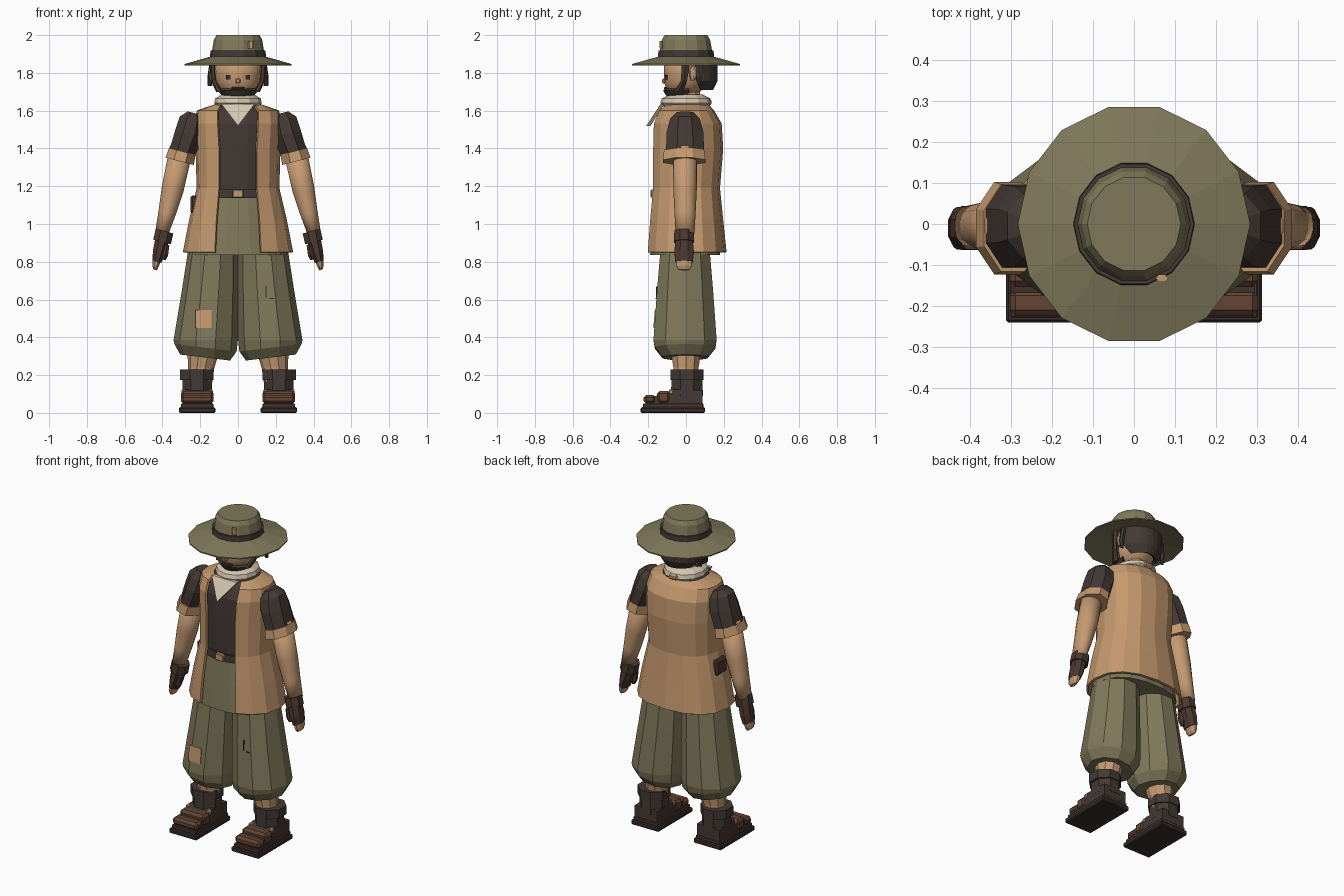
import bpy, bmesh, math
from mathutils import Vector as V

if "Cube" in bpy.data.objects:
    bpy.data.objects.remove(bpy.data.objects["Cube"])


def mat(name, r, g, b):
    m = bpy.data.materials.new(name)
    m.diffuse_color = (r, g, b, 1)
    m.use_nodes = True
    m.node_tree.nodes["Principled BSDF"].inputs["Base Color"].default_value = m.diffuse_color
    return m


OLIVE = mat("olive cloth", .215, .190, .103)
TAN = mat("tan cloth", .56, .32, .158)
SKIN = mat("skin", .56, .325, .17)
DARK = mat("dark brown cloth", .056, .041, .035)
LEATHER = mat("brown leather", .125, .06, .034)
GLOVE = mat("dark leather", .072, .04, .03)
CREAM = mat("cream cloth", .66, .57, .43)
SOLE = mat("sole black brown", .036, .026, .023)
X, Y, Z = V((1, 0, 0)), V((0, 1, 0)), V((0, 0, 1))


def finish(name, bm, m, smooth=False):
    bmesh.ops.recalc_face_normals(bm, faces=bm.faces[:])
    me = bpy.data.meshes.new(name)
    bm.to_mesh(me)
    bm.free()
    me.materials.append(m)
    for p in me.polygons:
        p.use_smooth = smooth
    ob = bpy.data.objects.new(name, me)
    bpy.context.collection.objects.link(ob)
    return ob


def loft(name, rings, m, closed=True, cap=True, smooth=False):
    """Skin a list of point rings into one surface."""
    bm = bmesh.new()
    rows = [[bm.verts.new(p) for p in r] for r in rings]
    n = len(rows[0])
    for a, b in zip(rows, rows[1:]):
        for i in range(n if closed else n - 1):
            j = (i + 1) % n
            bm.faces.new((a[i], a[j], b[j], b[i]))
    if cap and closed:
        bm.faces.new(rows[0])
        bm.faces.new(rows[-1])
    return finish(name, bm, m, smooth)


def ring(c, ru, rv, n=12, u=X, v=Y, phase=0.0, p=1.0):
    f = lambda t: math.copysign(abs(t) ** p, t)
    out = []
    for i in range(n):
        a = phase + math.tau * i / n
        out.append(V(c) + u * (ru * f(math.cos(a))) + v * (rv * f(math.sin(a))))
    return out


def stack(name, levels, m, n=12, cap=True, phase=0.0, p=1.0):
    """Upright tube; each level is z, rx, ry, cy."""
    return loft(name, [ring((0, cy, z), rx, ry, n, phase=phase, p=p)
                       for z, rx, ry, cy in levels], m, cap=cap)


def shell(name, levels, m, n=12, thick=.012, p=1.0):
    """Open upright shell; each level is z, rx, ry, cy, start and end angle from the front."""
    f = lambda t: math.copysign(abs(t) ** p, t)
    rows = []
    for z, rx, ry, cy, a0, a1 in levels:
        ang = [a0 + (a1 - a0) * i / n for i in range(n + 1)]
        rows.append([V((rx * f(math.sin(a)), cy - ry * f(math.cos(a)), z)) for a in ang])
    ob = loft(name, rows, m, closed=False)
    s = ob.modifiers.new("thickness", 'SOLIDIFY')
    s.thickness, s.offset = thick, 0
    return ob


def box(name, x0, x1, y0, y1, z0, z1, m, bevel=.006):
    bm = bmesh.new()
    bmesh.ops.create_cube(bm, size=1)
    for v in bm.verts:
        v.co = V(((x0 + x1) / 2 + v.co.x * (x1 - x0), (y0 + y1) / 2 + v.co.y * (y1 - y0),
                  (z0 + z1) / 2 + v.co.z * (z1 - z0)))
    if bevel:
        bmesh.ops.bevel(bm, geom=bm.edges[:], offset=bevel, segments=1, affect='EDGES')
    return finish(name, bm, m)


def limb(name, s, pts, m, n=10, smooth=False, cy=-.005):
    """Tilted arm tube on side s; each point is x, z, radius, y radius."""
    d = V((.25 * s, 0, -.97)).normalized()
    u = V((.97 * s, 0, .25))
    return loft(name, [ring((s * x, cy, z), r, ry, n, u=u, phase=math.pi / n)
                       for x, z, r, ry in pts], m, smooth=smooth)


# hat
stack("hat_brim", [(1.872, .13, .13, 0), (1.84, .283, .292, 0), (1.847, .283, .292, 0),
                   (1.888, .14, .144, 0)], OLIVE, 14)
stack("hat_crown", [(1.87, .142, .146, 0), (1.92, .137, .141, 0), (1.975, .128, .131, 0),
                    (2.0, .114, .116, 0)], OLIVE, 14)
stack("hat_band", [(1.882, .148, .152, 0), (1.918, .146, .150, 0)], DARK, 14)
loft("hat_toggle", [ring((.068, -.132, z), .016, .01, 6) for z in (1.93, 1.97)], TAN)

# head, neck and face
loft("head", [ring((0, cy, z), rx, ry, 16) for z, rx, ry, cy in
              [(1.68, .05, .055, -.02), (1.705, .09, .09, -.01), (1.75, .118, .112, -.004),
               (1.80, .125, .116, 0), (1.875, .122, .116, 0)]], SKIN, smooth=True)
stack("neck", [(1.6, .075, .075, .01), (1.72, .065, .065, .01)], SKIN, 10)
q = math.radians
shell("back_hair", [(1.715, .09, .105, .03, q(115), q(245)), (1.76, .132, .142, .015, q(108), q(252)),
                    (1.87, .138, .148, .01, q(105), q(255))], DARK, 10, .02)
shell("beard", [(1.672, .06, .07, -.02, q(-105), q(105)), (1.695, .088, .092, -.013, q(-105), q(105)),
                (1.712, .102, .104, -.01, q(-105), q(105))], DARK, 10, .016)
box("moustache", -.035, .035, -.117, -.095, 1.712, 1.724, DARK, .004)
box("nose", -.012, .012, -.127, -.105, 1.745, 1.77, SKIN, .005)
for s, side in ((1, "left"), (-1, "right")):
    sx = lambda a, b: sorted((s * a, s * b))
    box(side + "_eye", *sx(.041, .063), -.112, -.098, 1.766, 1.788, SOLE, 0)
    loft(side + "_sideburn", [ring((s * x, y, z), .016, ry, 6) for x, y, z, ry in
                              [(.10, -.04, 1.70, .03), (.128, -.01, 1.76, .018),
                               (.137, 0, 1.87, .028)]], DARK)
    loft(side + "_ear", [ring((s * .132, y, z), .018, ry, 8) for y, z, ry in
                         [(.035, 1.76, .01), (.04, 1.785, .022), (.042, 1.815, .028),
                          (.042, 1.835, .014)]], SKIN)
    loft(side + "_hair_lock", [ring((s * x, .07, z), .012, ry, 6) for x, z, ry in
                               [(.148, 1.73, .006), (.15, 1.78, .018), (.138, 1.86, .02)]], DARK)

# neck scarf with a hanging point
stack("scarf", [(1.622, .112, .122, 0), (1.64, .126, .136, 0), (1.665, .12, .128, 0),
                (1.685, .088, .09, 0)], CREAM, 12)
tip = [(-.088, -.125, 1.635), (.088, -.125, 1.635), (0, -.20, 1.52)]
loft("scarf_point", [[V(t) + Y * d for t in tip] for d in (-.01, .012)], CREAM)
box("scarf_knot", -.03, .03, .105, .135, 1.628, 1.66, TAN, .008)

# shirt, belt and hips
stack("shirt", [(1.15, .198, .158, -.003), (1.40, .205, .168, 0), (1.53, .21, .165, 0),
                (1.59, .20, .135, -.003), (1.635, .10, .095, 0)], DARK, 16, phase=math.pi / 16, p=.85)
stack("hips", [(.835, .262, .188, -.005), (1.0, .235, .175, -.005), (1.15, .198, .16, -.005)],
      OLIVE, 16, phase=math.pi / 16, p=.85)
stack("belt", [(1.138, .203, .17, -.005), (1.182, .2, .168, -.005)], DARK, 16,
      phase=math.pi / 16, p=.85)
box("belt_buckle", -.028, .028, -.187, -.165, 1.14, 1.182, TAN, .004)

# open vest
P = .85
vest = []
for z, rx, ry, cy, w in [(.85, .285, .208, 0, .12), (1.02, .252, .193, -.003, .112),
                         (1.19, .212, .177, -.004, .098), (1.40, .218, .185, .005, .098),
                         (1.53, .222, .18, .002, .105), (1.597, .212, .146, -.003, .105),
                         (1.625, .128, .122, -.004, .09)]:
    a0 = math.asin((w / rx) ** (1 / P))
    vest.append((z, rx, ry, cy, a0, math.tau - a0))
shell("vest", vest, TAN, 14, .014, P)
box("hip_pouch", -.252, -.215, -.05, .05, 1.055, 1.15, GLOVE, .01)

for s, side in ((1, "left"), (-1, "right")):
    sx = lambda a, b: sorted((s * a, s * b))
    # sleeve, cuff, arm and hand
    limb(side + "_sleeve", s, [(.235, 1.588, .035, .05), (.242, 1.552, .074, .085),
                               (.26, 1.48, .08, .105), (.30, 1.365, .074, .11)], DARK, 8)
    limb(side + "_cuff", s, [(.295, 1.385, .078, .115), (.309, 1.332, .084, .122)], TAN, 8, cy=-.01)
    limb(side + "_arm", s, [(.30, 1.40, .064, .064), (.347, 1.18, .06, .062),
                            (.375, 1.06, .048, .056), (.404, .95, .036, .05)], SKIN, 14, True)
    limb(side + "_wristband", s, [(.389, .962, .052, .056), (.402, .905, .052, .058)], GLOVE, 8, cy=-.01)
    limb(side + "_glove", s, [(.403, .91, .04, .05), (.418, .85, .036, .056), (.43, .80, .026, .05)],
         GLOVE, 8, cy=-.01)
    limb(side + "_fingers", s, [(.43, .81, .024, .046), (.437, .775, .018, .042),
                                (.439, .757, .01, .03)], SKIN, 8, cy=-.01)
    limb(side + "_thumb", s, [(.375, .89, .014, .018), (.385, .835, .017, .02),
                              (.392, .81, .01, .012)], GLOVE, 6, cy=-.04)

    # baggy trouser leg gathered below the knee
    tilt = V((s, 0, .12))
    loft(side + "_trouser_leg",
         [ring((s * cx, -.005, z), rx, ry, 10, u=u) for cx, z, rx, ry, u in
          [(.13, .93, .12, .13, X * s), (.133, .85, .133, .138, X * s), (.148, .65, .149, .156, X * s),
           (.171, .385, .17, .176, X * s), (.172, .345, .165, .168, tilt),
           (.174, .293, .132, .125, tilt)]], OLIVE)
    loft(side + "_shin", [ring((s * cx, 0, z), r, r, 10) for cx, z, r in
                          [(.205, .16, .068), (.195, .24, .07), (.182, .33, .085)]], SKIN)

    # boot: soles, upper, toe straps, shaft and studs
    box(side + "_sole", *sx(.12, .312), -.24, .10, 0, .03, SOLE)
    box(side + "_midsole", *sx(.13, .302), -.228, .092, .028, .05, GLOVE, .004)
    prof = [(.088, .048), (.088, .12), (-.06, .125), (-.15, .092), (-.205, .08), (-.215, .048)]
    loft(side + "_boot_upper", [[V((s * x, y, z)) for y, z in prof] for x in (.138, .294)], DARK)
    for i, (y0, y1, z1) in enumerate([(-.224, -.16, .096), (-.153, -.085, .117)]):
        box(f"{side}_toe_strap_{i}", *sx(.13, .302), y0, y1, .048, z1, LEATHER, .014)
    loft(side + "_boot_shaft", [ring((s * .216, .005, z), rx, ry, 8, phase=math.pi / 8) for z, rx, ry in
                                [(.09, .085, .092), (.18, .083, .088)]], DARK)
    loft(side + "_boot_collar", [ring((s * .218, .005, z), .095, .095, 8, phase=math.pi / 8)
                                 for z in (.175, .23)], DARK)
    for i, x in enumerate((.145, .288)):
        box(f"{side}_stud_{i}", *sx(x - .012, x + .012), -.09, -.066, .098, .124, TAN, .005)

# trouser patch and stitched tear
patch = [(-.225, -.168, .45), (-.14, -.170, .45), (-.14, -.162, .545), (-.225, -.160, .545)]
loft("trouser_patch", [[V(t) + Y * d for t in patch] for d in (-.003, .006)], TAN)
box("tear_upright", .145, .151, -.16, -.151, .61, .67, SOLE, 0)
box("tear_across", .168, .19, -.162, -.153, .602, .608, SOLE, 0)
